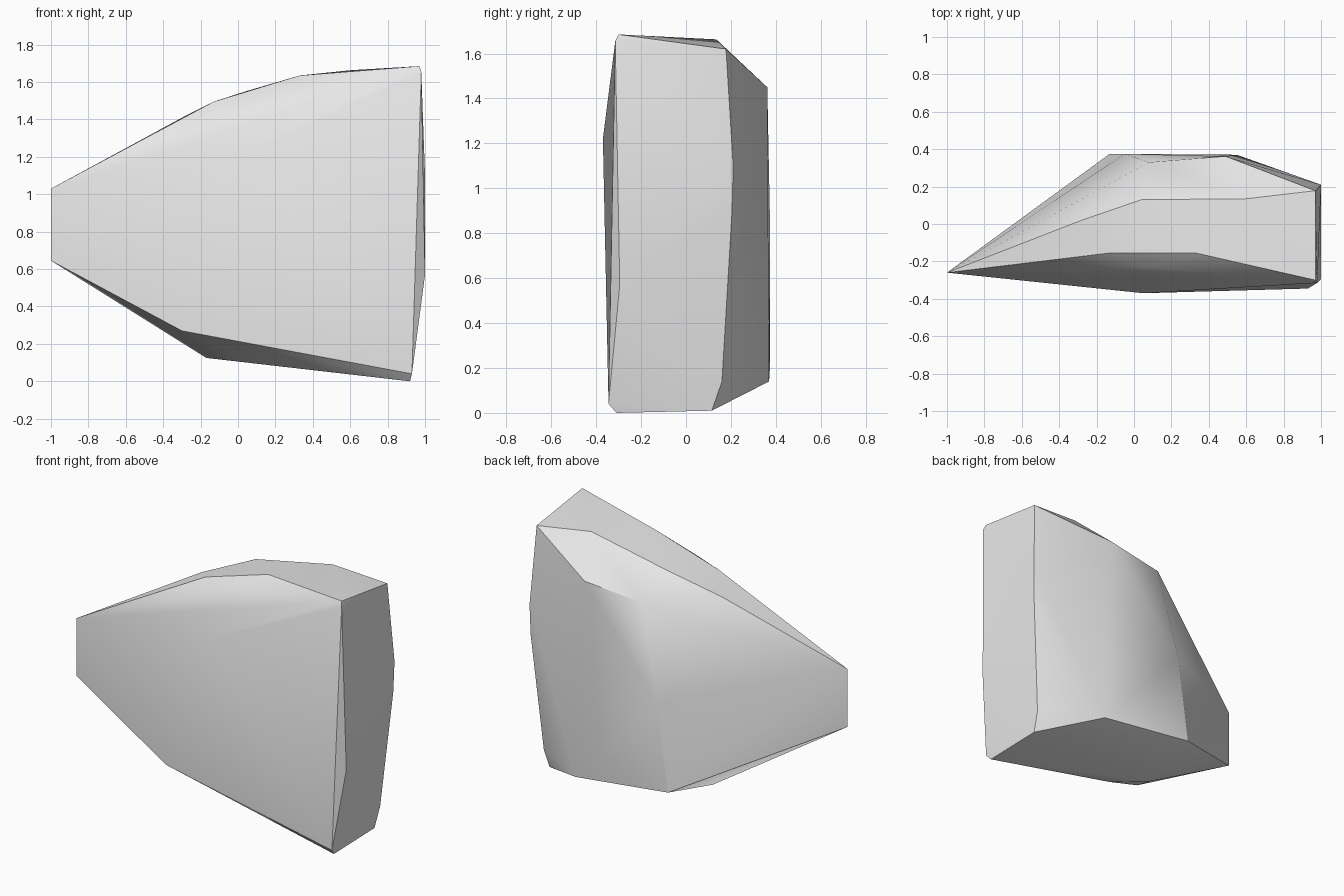
import bpy, bmesh, math

cube = bpy.data.objects.get("Cube")
if cube:
    bpy.data.objects.remove(cube, do_unlink=True)

# Light grey stone
stone = bpy.data.materials.new("light grey stone")
stone.use_nodes = True
stone.diffuse_color = (0.8, 0.8, 0.8, 1)
stone.node_tree.nodes["Principled BSDF"].inputs["Base Color"].default_value = (0.8, 0.8, 0.8, 1)

# Corner points of the chipped boulder, grouped by side
tip = [(-1.0, -0.26, 0.645), (-1.0, -0.26, 1.03)]
front = [(0.05, -0.37, 1.22), (-0.30, -0.325, 0.27), (0.93, -0.345, 0.04)]
broad_end = [(0.97, -0.30, 1.685), (0.98, -0.315, 1.655), (0.97, 0.178, 1.62),
             (1.0, 0.21, 1.10), (0.995, 0.205, 0.90), (1.0, -0.295, 0.57),
             (0.93, 0.16, 0.14)]
top = [(-0.28, 0.02, 1.42), (0.04, 0.13, 1.55), (0.60, 0.135, 1.663),
       (-0.13, -0.155, 1.495), (0.08, -0.235, 1.50), (0.33, -0.155, 1.635)]
back = [(0.08, 0.33, 1.40), (0.49, 0.362, 1.45), (-0.05, 0.375, 0.80),
        (-0.13, 0.375, 0.22), (0.55, 0.37, 0.14)]
base = [(0.92, 0.115, 0.01), (0.92, -0.31, 0.0),
        (-0.17, -0.04, 0.125), (0.05, -0.18, 0.10)]

# Wrap the corners in a convex skin
bm = bmesh.new()
for p in tip + front + broad_end + top + back + base:
    bm.verts.new(p)
hull = bmesh.ops.convex_hull(bm, input=bm.verts[:])
loose = {v for v in hull["geom_interior"] + hull["geom_unused"]
         if isinstance(v, bmesh.types.BMVert)}
bmesh.ops.delete(bm, geom=list(loose), context="VERTS")
bmesh.ops.dissolve_limit(bm, angle_limit=math.radians(1), verts=bm.verts[:], edges=bm.edges[:])
bmesh.ops.recalc_face_normals(bm, faces=bm.faces[:])

mesh = bpy.data.meshes.new("boulder")
bm.to_mesh(mesh)
bm.free()
mesh.materials.append(stone)
boulder = bpy.data.objects.new("boulder", mesh)
bpy.context.collection.objects.link(boulder)

# Soft shading across shallow facets, crisp edges elsewhere
bpy.ops.object.select_all(action="DESELECT")
boulder.select_set(True)
bpy.context.view_layer.objects.active = boulder
bpy.ops.object.shade_smooth_by_angle(angle=math.radians(30))
